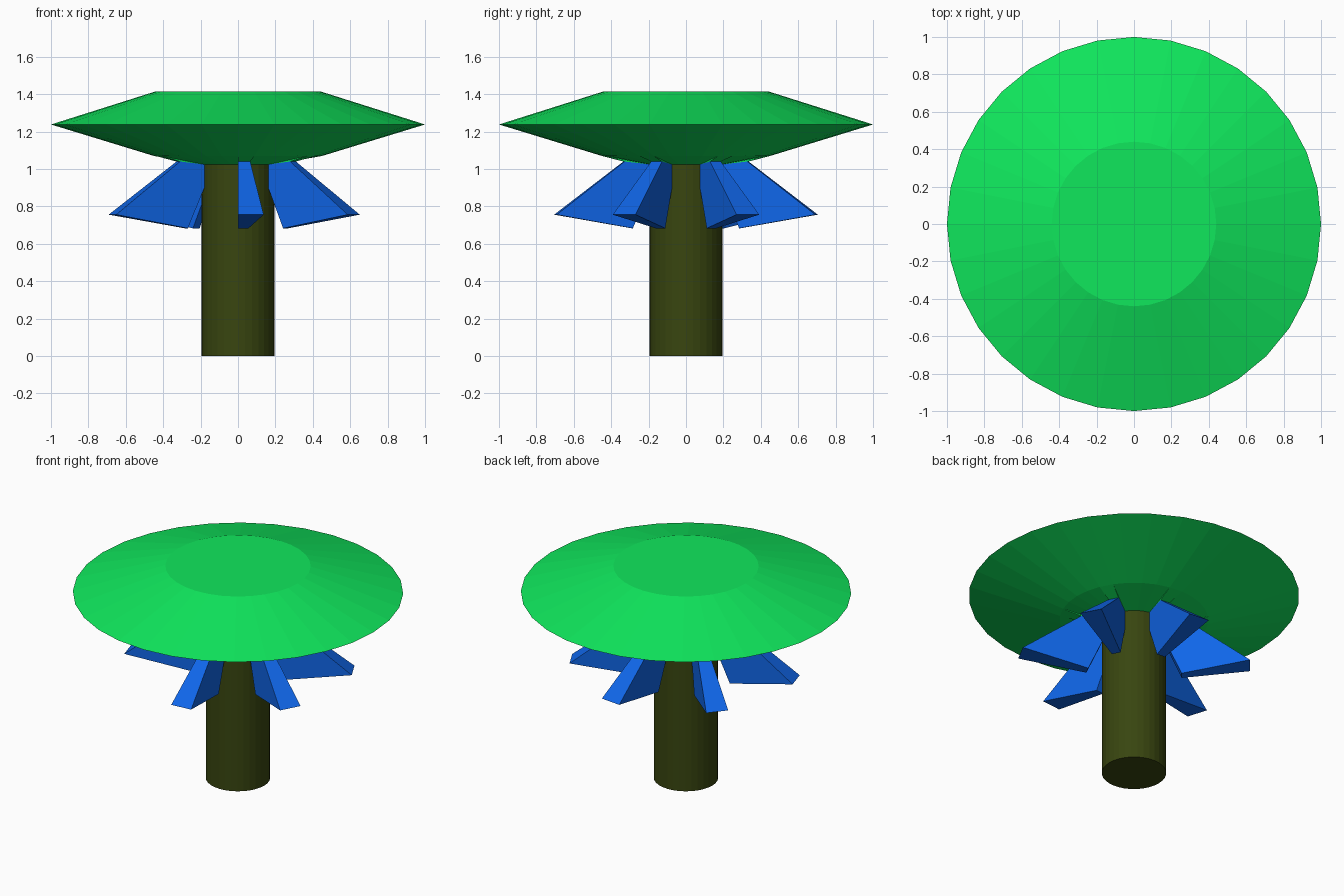
import bpy, bmesh
from math import cos, sin, tau

if "Cube" in bpy.data.objects:
    bpy.data.objects.remove(bpy.data.objects["Cube"])

SIDES = 32
STEP = tau / SIDES


def material(name, rgb):
    mat = bpy.data.materials.new(name)
    mat.diffuse_color = (*rgb, 1)
    mat.use_nodes = True
    mat.node_tree.nodes["Principled BSDF"].inputs["Base Color"].default_value = mat.diffuse_color
    return mat


def add_object(name, bm, mat):
    bmesh.ops.recalc_face_normals(bm, faces=bm.faces[:])
    mesh = bpy.data.meshes.new(name)
    bm.to_mesh(mesh)
    bm.free()
    mesh.materials.append(mat)
    bpy.context.collection.objects.link(bpy.data.objects.new(name, mesh))


def ring_point(bm, r, z, index):
    return bm.verts.new((r * cos(index * STEP), r * sin(index * STEP), z))


def lathe(name, profile, mat):
    """Closed flat-shaded solid turned from (radius, height) points."""
    bm = bmesh.new()
    rings = [[ring_point(bm, r, z, i) for i in range(SIDES)] for r, z in profile]
    for a, b in zip(rings, rings[1:]):
        for i in range(SIDES):
            j = (i + 1) % SIDES
            bm.faces.new((a[i], a[j], b[j], b[i]))
    bm.faces.new(rings[0][::-1])
    bm.faces.new(rings[-1])
    add_object(name, bm, mat)


def wedge(name, profile, index, mat):
    """Solid filling one segment of the lathe, between two radial planes."""
    bm = bmesh.new()
    a, b = [[ring_point(bm, r, z, i) for r, z in profile] for i in (index, index + 1)]
    for k in range(len(profile)):
        n = (k + 1) % len(profile)
        bm.faces.new((a[k], a[n], b[n], b[k]))
    bm.faces.new(a[::-1])
    bm.faces.new(b)
    add_object(name, bm, mat)


green = material("green", (0.005, 0.80, 0.108))
blue = material("blue", (0.005, 0.133, 0.81))
olive = material("olive", (0.040, 0.060, 0.005))

# Trunk and broad cap
lathe("trunk", [(0.195, 0), (0.195, 1.03)], olive)
lathe("cap", [(0.195, 1.024), (0.45, 1.07), (1.0, 1.238), (0.44, 1.415)], green)

# Six drooping fins, each one segment wide and five segments apart,
# hung from shallow green roots under the cap
fin_profile = [(0.19, 1.024), (0.19, 0.91), (0.29, 0.683), (0.705, 0.756), (0.335, 1.04)]
root_profile = [(0.19, 1.024), (0.335, 1.04), (0.45, 1.07), (0.335, 1.055)]
for n in range(6):
    index = -8 + 5 * n
    wedge(f"fin_{n + 1}", fin_profile, index, blue)
    wedge(f"fin_root_{n + 1}", root_profile, index, green)
